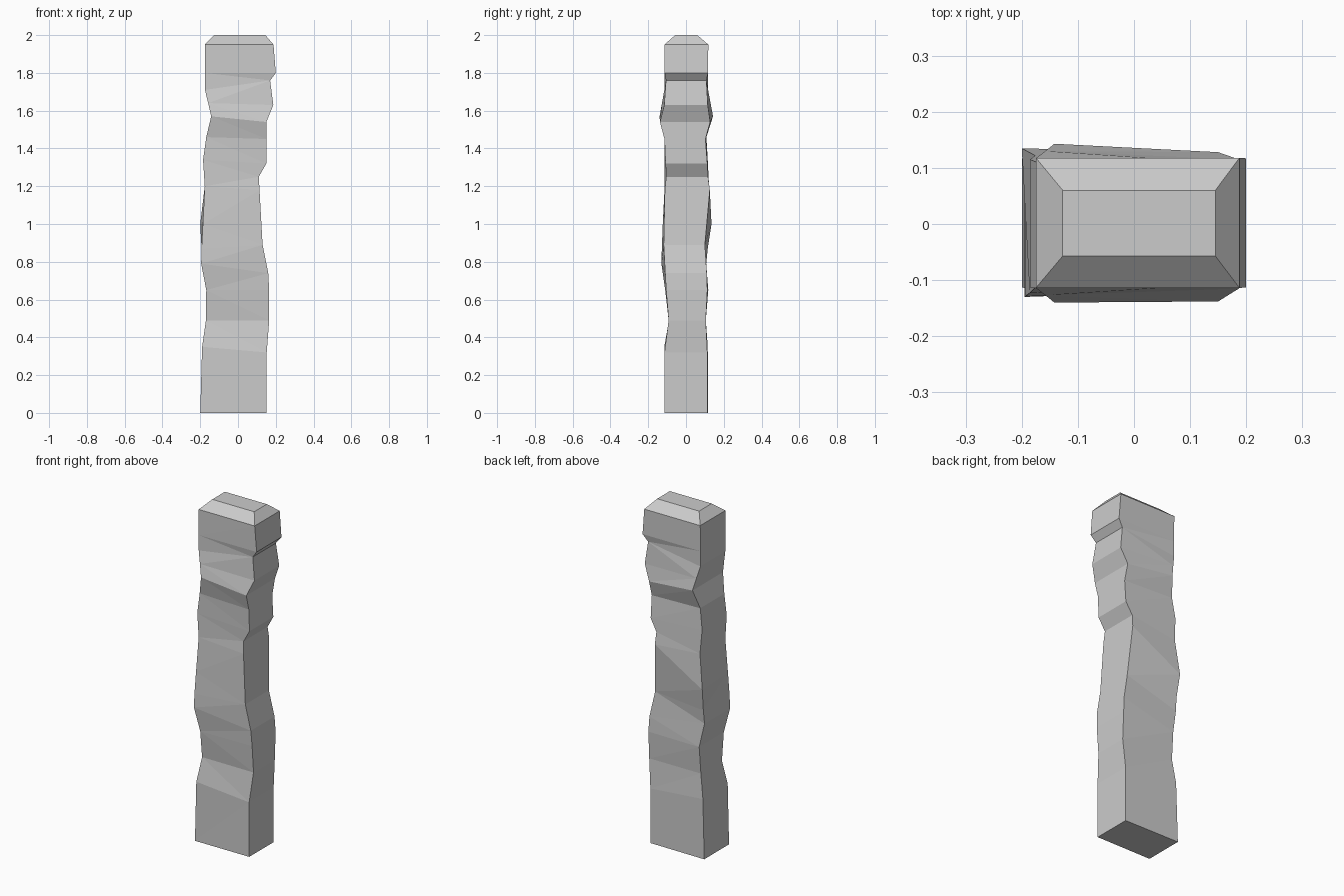
import bpy, bmesh

# Side profiles from bottom to top: z, x, front y, back y
left = [
    (0, -.20, -.113, .117), (.35, -.19, -.115, .115), (.49, -.17, -.09, .105),
    (.65, -.168, -.11, .118), (.79, -.195, -.13, .107), (.87, -.193, -.128, .115),
    (1.0, -.20, -.123, .135), (1.2, -.176, -.113, .122), (1.34, -.185, -.113, .115),
    (1.46, -.168, -.115, .108), (1.57, -.142, -.14, .143), (1.64, -.158, -.127, .13),
    (1.71, -.175, -.114, .117), (1.80, -.175, -.114, .117), (1.95, -.175, -.114, .118),
    (2.0, -.127, -.057, .06)]
right = [
    (0, .152, -.113, .113), (.32, .152, -.114, .113), (.49, .165, -.092, .105),
    (.65, .165, -.105, .113), (.74, .16, -.11, .11), (.89, .13, -.118, .1),
    (1.18, .114, -.112, .126), (1.25, .11, -.105, .117), (1.32, .15, -.108, .113),
    (1.45, .15, -.114, .103), (1.54, .15, -.138, .128), (1.63, .187, -.115, .115),
    (1.76, .17, -.106, .108), (1.80, .20, -.113, .117), (1.95, .188, -.114, .118),
    (2.0, .145, -.057, .06)]

# Rough-hewn post: one four-cornered ring per level
bm = bmesh.new()
rings = []
for (zl, xl, lf, lb), (zr, xr, rf, rb) in zip(left, right):
    corners = [(xl, lf, zl), (xr, rf, zr), (xr, rb, zr), (xl, lb, zl)]
    rings.append([bm.verts.new(c) for c in corners])
rings[6][0].co.x = -.186  # only the back left corner bulges here

for lo, hi in zip(rings, rings[1:]):
    for i in range(4):
        j = (i + 1) % 4
        bm.faces.new((lo[i], lo[j], hi[j], hi[i]))
bm.faces.new(rings[0][::-1])
bm.faces.new(rings[-1])
bmesh.ops.triangulate(bm, faces=bm.faces[:], quad_method='SHORT_EDGE')
bmesh.ops.recalc_face_normals(bm, faces=bm.faces[:])

mesh = bpy.data.meshes.new("wooden_post")
bm.to_mesh(mesh)
bm.free()
bpy.context.collection.objects.link(bpy.data.objects.new("wooden_post", mesh))
